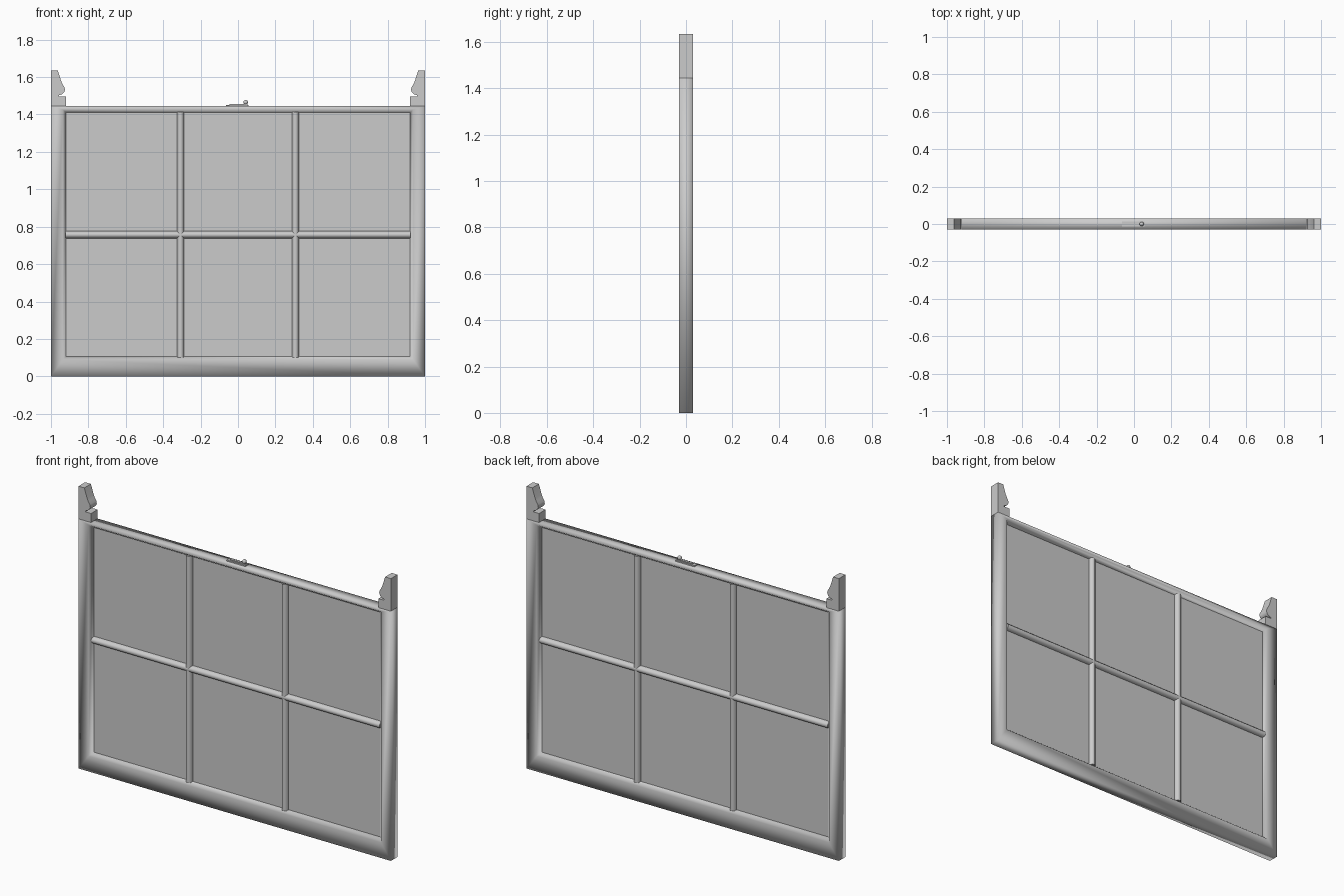
import bpy, bmesh
from mathutils import Vector

if "Cube" in bpy.data.objects:
    bpy.data.objects.remove(bpy.data.objects["Cube"])

D = 0.03                                   # half depth of the sash
X0, ZB, ZT = 0.92, 0.105, 1.41             # glazed opening
TOP = 1.445                                # top of the top rail


def finish(name, bm, angle=None):
    bmesh.ops.recalc_face_normals(bm, faces=bm.faces[:])
    me = bpy.data.meshes.new(name)
    bm.to_mesh(me)
    bm.free()
    ob = bpy.data.objects.new(name, me)
    bpy.context.collection.objects.link(ob)
    bpy.ops.object.select_all(action='DESELECT')
    ob.select_set(True)
    bpy.context.view_layer.objects.active = ob
    if angle is None:
        bpy.ops.object.shade_smooth()
    else:
        bpy.ops.object.shade_smooth_by_angle(angle=angle)
    return ob


def extrude(name, pts, vec, angle=0.7):
    bm = bmesh.new()
    face = bm.faces.new([bm.verts.new(p) for p in pts])
    res = bmesh.ops.extrude_face_region(bm, geom=[face], use_keep_orig=True)
    moved = [v for v in res['geom'] if isinstance(v, bmesh.types.BMVert)]
    bmesh.ops.translate(bm, verts=moved, vec=Vector(vec))
    return finish(name, bm, angle)


def box(name, x0, x1, y0, y1, z0, z1):
    return extrude(name, [(x0, y0, z0), (x1, y0, z0), (x1, y1, z0), (x0, y1, z0)], (0, 0, z1 - z0))


# Frame: mitred ring of stiles and rails with a chamfered glazing edge
def ring(d, y):
    return [(-X0 - d, y, ZB - d), (X0 + d, y, ZB - d), (X0 + d, y, ZT + d), (-X0 - d, y, ZT + d)]


def outer(y):
    return [(-1, y, 0), (1, y, 0), (1, y, TOP), (-1, y, TOP)]


bm = bmesh.new()
loops = [[bm.verts.new(p) for p in lp] for lp in (
    ring(0, -0.01), ring(0.016, -D), outer(-D), outer(D), ring(0.016, D), ring(0, 0.01))]
for i, a in enumerate(loops):
    b = loops[(i + 1) % len(loops)]
    for k in range(4):
        n = (k + 1) % 4
        bm.faces.new((a[k], a[n], b[n], b[k]))
finish("sash_frame", bm)

# Horns: shaped stile ends above the top rail
horn = [(1, TOP), (0.92, TOP), (0.92, 1.497), (0.957, 1.497), (0.957, 1.503), (0.942, 1.508),
        (0.93, 1.518), (0.925, 1.532), (0.928, 1.546), (0.938, 1.562), (0.946, 1.58),
        (0.963, 1.634), (1, 1.634)]
for side, name in ((-1, "left_horn"), (1, "right_horn")):
    extrude(name, [(side * x, -D, z) for x, z in horn], (0, 2 * D, 0))

# Glazing bars: tapered moulded section
bar = [(-0.019, -0.006), (-0.014, -0.018), (-0.006, -0.025), (0.006, -0.025), (0.014, -0.018), (0.019, -0.006)]
bar += [(-u, -y) for u, y in bar]
for x, name in ((-0.307, "left_glazing_bar"), (0.307, "right_glazing_bar")):
    extrude(name, [(x + u, y, ZB - 0.003) for u, y in bar], (0, 0, ZT - ZB + 0.006), 1.0)
extrude("cross_glazing_bar", [(-X0 - 0.003, y, 0.757 + u) for u, y in bar], (2 * X0 + 0.006, 0, 0), 1.0)

# Glass
box("glass_pane", -X0 - 0.003, X0 + 0.003, -0.002, 0.002, ZB - 0.003, ZT + 0.003)

# Sash catch: base plate, lever and knob
box("catch_plate", -0.063, 0.057, -0.014, 0.014, TOP - 0.003, 1.452)
box("catch_lever", -0.045, 0.05, -0.007, 0.007, 1.452, 1.457)
box("catch_stem", 0.034, 0.048, -0.007, 0.007, 1.457, 1.463)
bm = bmesh.new()
bmesh.ops.create_uvsphere(bm, u_segments=12, v_segments=8, radius=0.012)
bmesh.ops.translate(bm, verts=bm.verts[:], vec=(0.041, 0, 1.465))
finish("catch_knob", bm)
